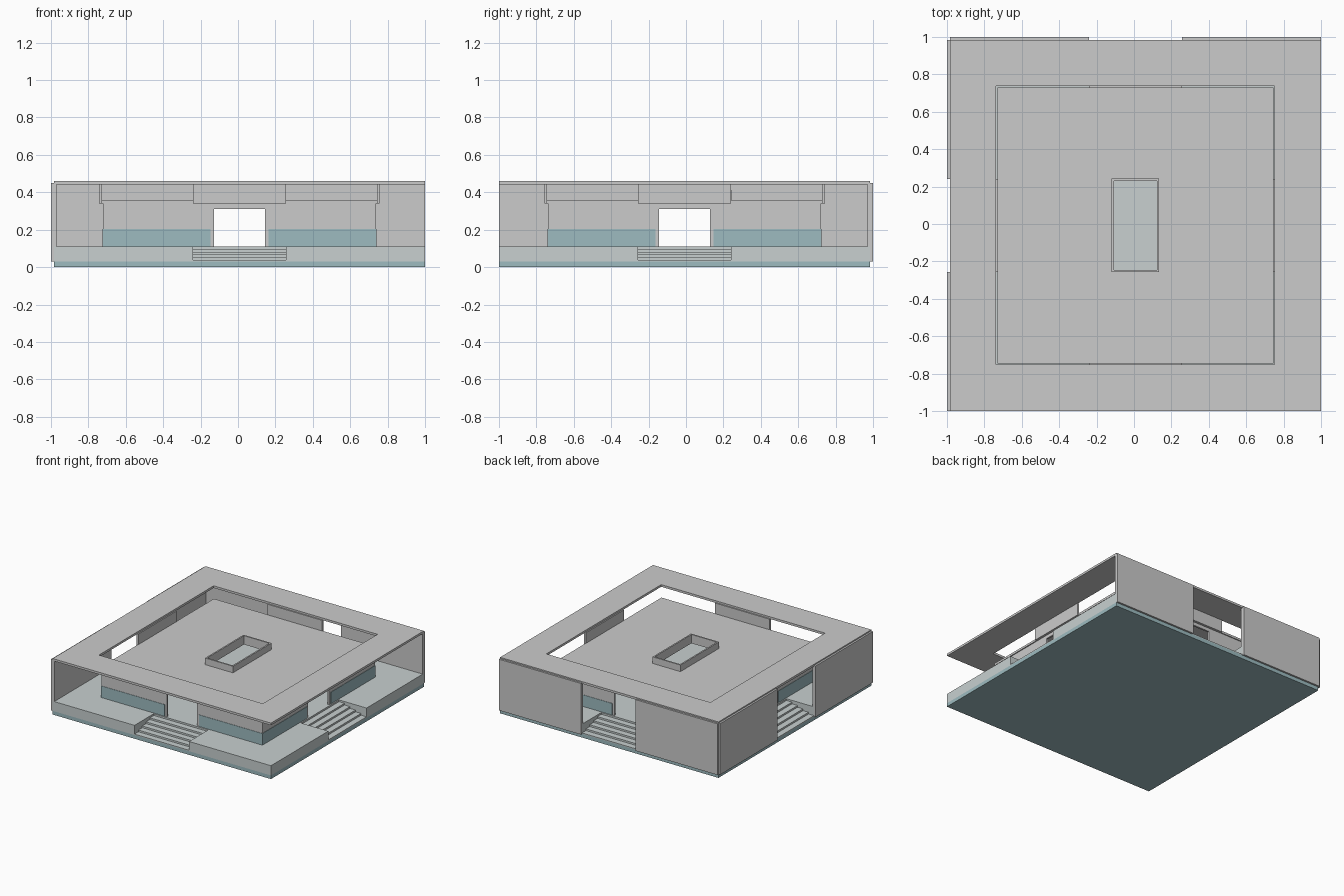
import bpy, bmesh, math
from mathutils import Matrix

if "Cube" in bpy.data.objects:
    bpy.data.objects.remove(bpy.data.objects["Cube"])

CX, CY = 0.0075, -0.0075      # centre of the square plan
H = 0.9925                    # half width of plinth and roof
FLOOR, CEIL = 0.11, 0.34


def material(name, col):
    m = bpy.data.materials.new(name)
    m.diffuse_color = (*col, 1)
    m.use_nodes = True
    m.node_tree.nodes["Principled BSDF"].inputs["Base Color"].default_value = m.diffuse_color
    return m


TEAL = material("teal_stone", (0.34, 0.50, 0.53))
PALE = material("pale_stone", (0.58, 0.63, 0.63))


def finish(name, bm, mat=None, side=0):
    """Make an object, turned to one of four sides and moved to the plan centre."""
    bmesh.ops.recalc_face_normals(bm, faces=bm.faces)
    bm.transform(Matrix.Translation((CX, CY, 0)) @ Matrix.Rotation(side * math.pi / 2, 4, 'Z'))
    me = bpy.data.meshes.new(name)
    bm.to_mesh(me)
    bm.free()
    ob = bpy.data.objects.new(name, me)
    bpy.context.collection.objects.link(ob)
    if mat:
        me.materials.append(mat)
    return ob


def box(name, x, y, z, mat=None, side=0):
    bm = bmesh.new()
    bmesh.ops.create_cube(bm, size=1)
    for v in bm.verts:
        v.co = [(a + b) / 2 + c * (b - a) for (a, b), c in zip((x, y, z), v.co)]
    return finish(name, bm, mat, side)


def prism(name, pts, direction, mat=None, side=0):
    bm = bmesh.new()
    f = bm.faces.new([bm.verts.new(p) for p in pts])
    r = bmesh.ops.extrude_face_region(bm, geom=[f])
    bmesh.ops.translate(bm, vec=direction, verts=[v for v in r["geom"] if isinstance(v, bmesh.types.BMVert)])
    return finish(name, bm, mat, side)


def frame(name, ox, oy, ix, iy, z0, z1, mat=None):
    """Rectangular slab with a rectangular hole."""
    bm = bmesh.new()
    corners = [(-1, -1), (1, -1), (1, 1), (-1, 1)]
    loops = [[bm.verts.new((sx * hx, sy * hy, z)) for sx, sy in corners]
             for hx, hy, z in ((ox, oy, z0), (ox, oy, z1), (ix, iy, z1), (ix, iy, z0))]
    for k in range(4):
        a, b = loops[k], loops[(k + 1) % 4]
        for i in range(4):
            j = (i + 1) % 4
            bm.faces.new((a[i], a[j], b[j], b[i]))
    return finish(name, bm, mat)


# Base and plinth notched for the four stairs
STAIR, DEPTH, Z0 = 0.248, 0.25, 0.03
box("base", (-H, H), (-H, H), (0, Z0), TEAL)
outline = []
for k in range(4):
    c, s = round(math.cos(k * math.pi / 2)), round(math.sin(k * math.pi / 2))
    for x, y in ((-H, -H), (-STAIR, -H), (-STAIR, -H + DEPTH), (STAIR, -H + DEPTH), (STAIR, -H)):
        outline.append((c * x - s * y, s * x + c * y, Z0))
prism("plinth", outline, (0, 0, FLOOR - Z0), PALE)

# Stairs on each side
N = 5
rise, tread = (FLOOR - Z0 - 0.008) / N, DEPTH / N
for k in range(4):
    z, y = Z0 + 0.008, -H
    pts = [(-STAIR, -H, Z0), (-STAIR, y, z)]
    for i in range(N):
        y += tread
        pts.append((-STAIR, y, z))
        if i < N - 1:
            z += rise
            pts.append((-STAIR, y, z))
    pts.append((-STAIR, y, Z0))
    prism(f"stairs_{k}", pts, (2 * STAIR, 0, 0), PALE, k)

# Outer walls at the back and left, split by the entrances
for k in (2, 3):
    for s in (-1, 1):
        xs = sorted((s * STAIR, s * H))
        box(f"outer_wall_{k}_{s}", xs, (-H - 0.015, -H), (0.03, 0.45), None, k)
        box(f"outer_wall_lining_{k}_{s}", xs, (-H, -H + 0.015), (FLOOR, 0.445), None, k)

# Inner pavilion walls with doorways and lower cladding
W, DOOR = 0.73, 0.137
for k in range(4):
    for s in (-1, 1):
        box(f"inner_wall_{k}_{s}", sorted((s * DOOR, s * W)), (-W, -W + 0.015), (FLOOR, CEIL), None, k)
        box(f"wall_cladding_{k}_{s}", sorted((s * (DOOR + 0.018), s * (W + 0.003))),
            (-W - 0.003, -W), (FLOOR, 0.205), TEAL, k)
    box(f"door_lintel_{k}", (-DOOR, DOOR), (-W, -W + 0.015), (0.312, CEIL), None, k)
    # Panels that link the inner roof to the outer roof
    box(f"roof_hanger_{k}", (-STAIR, STAIR), (-0.75, -0.735), (CEIL, 0.445), None, k)

# Inner roof with skylight curb, and outer roof ring
frame("inner_roof", 0.738, 0.738, 0.115, 0.238, CEIL, 0.358)
frame("skylight_curb", 0.127, 0.25, 0.115, 0.238, 0.35, 0.412)
frame("outer_roof", H, H, 0.745, 0.745, 0.442, 0.46)
